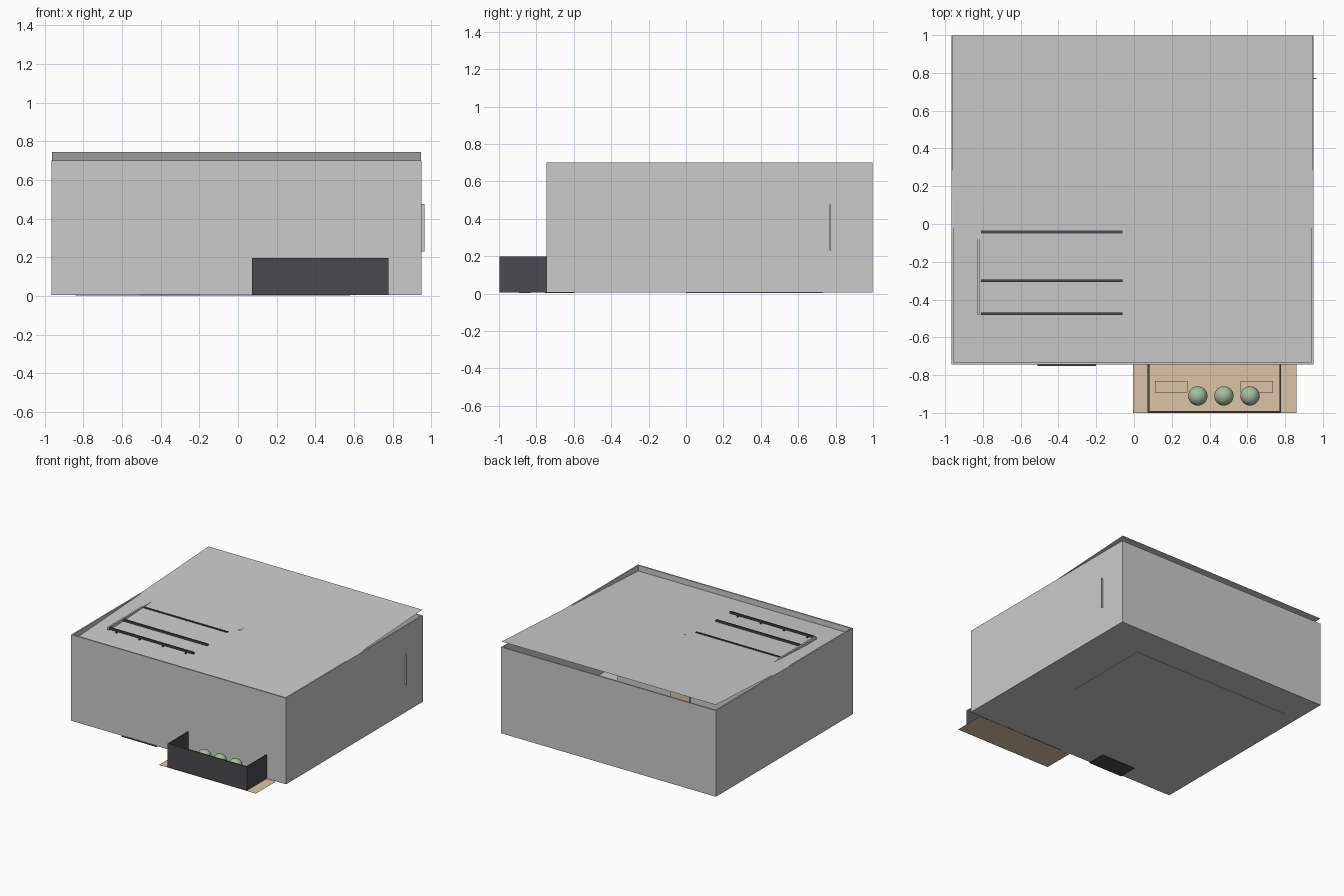
import bpy, math

if "Cube" in bpy.data.objects:
    bpy.data.objects.remove(bpy.data.objects["Cube"])


def material(name, rgb):
    m = bpy.data.materials.new(name)
    m.diffuse_color = (*rgb, 1)
    m.use_nodes = True
    m.node_tree.nodes["Principled BSDF"].inputs["Base Color"].default_value = m.diffuse_color
    return m


TAN = material("wood", (0.72, 0.55, 0.38))
DARK = material("charcoal", (0.07, 0.07, 0.08))
GREEN = material("foliage", (0.38, 0.52, 0.34))


def finish(ob, name, mat):
    ob.name = name
    if mat:
        ob.data.materials.append(mat)
    return ob


def box(name, x, y, z, mat=None):
    """Axis-aligned box from (min, max) ranges."""
    bpy.ops.mesh.primitive_cube_add(
        size=1, location=[(a + b) / 2 for a, b in (x, y, z)])
    ob = bpy.context.object
    ob.scale = [b - a for a, b in (x, y, z)]
    bpy.ops.object.transform_apply(location=False, rotation=False, scale=True)
    return finish(ob, name, mat)


def sheet(name, x, y, z, mat=None, tilt=0):
    """Flat rectangle, optionally tilted about its own x axis."""
    bpy.ops.mesh.primitive_plane_add(
        size=1, location=(sum(x) / 2, sum(y) / 2, z), rotation=(tilt, 0, 0))
    ob = bpy.context.object
    ob.scale = (x[1] - x[0], y[1] - y[0], 1)
    return finish(ob, name, mat)


# Room shell
L, R, F, B = -0.965, 0.95, -0.745, 0.998
T, FLOOR, H = 0.011, 0.006, 0.70
box("left_wall", (L, L + T), (F, B), (FLOOR, H))
box("right_wall", (R - T, R), (F, B), (FLOOR, H))
box("front_wall", (L + T, R - T), (F, F + T), (FLOOR, H))
box("back_wall", (L + T, R - T), (B - T, B), (FLOOR, H))
sheet("room_floor", (L, R), (F, B), FLOOR)
# Tilted ceiling: sinks at the front, lifts off the back wall
sheet("ceiling", (-0.962, 0.945), (-0.737, 0.998), 0.70, tilt=math.radians(3))

# Ceiling rails with spotlights
for i, y in enumerate((-0.475, -0.30, -0.042)):
    box(f"ceiling_rail_{i}", (-0.81, -0.06), (y - 0.007, y + 0.007),
        (0.682, 0.697), DARK)
for i in range(4):
    x = -0.75 + 0.207 * i
    box(f"spotlight_{i}", (x - 0.005, x + 0.005), (-0.483, -0.469),
        (0.65, 0.684), DARK)
box("rail_beam", (-0.828, -0.814), (-0.48, 0.30), (0.675, 0.697))
box("ceiling_bracket", (-0.02, 0.0), (0.03, 0.08), (0.66, 0.6975))

# Inside: rugs and a partition with a wooden door
box("large_rug", (-0.84, 0.58), (0.0, 0.73), (0.003, 0.009))
box("dark_mat", (-0.51, -0.20), (-0.753, -0.60), (0.002, 0.008), DARK)
box("partition", (-0.95, 0.45), (0.22, 0.23), (FLOOR, 0.66))
box("partition_door", (-0.20, -0.03), (0.23, 0.24), (FLOOR, 0.5), TAN)

# Door handle on the right wall
box("door_handle", (R, 0.965), (0.768, 0.774), (0.23, 0.475))

# Balcony deck and parapet
sheet("balcony_deck", (-0.005, 0.86), (-1.0, F), 0.004, TAN)
box("parapet_front", (0.072, 0.778), (-0.998, -0.989), (0.006, 0.197), DARK)
for name, x in (("left", 0.072), ("right", 0.769)):
    box(f"parapet_{name}", (x, x + 0.009), (-0.989, F), (0.006, 0.197), DARK)

# Low benches on the deck
for name, x in (("left", 0.112), ("right", 0.565)):
    box(f"bench_{name}", (x, x + 0.172), (-0.892, -0.832), (0.004, 0.02), TAN)

# Potted round shrubs
for i, x in enumerate((0.338, 0.476, 0.614)):
    bpy.ops.mesh.primitive_cylinder_add(
        vertices=24, radius=0.03, depth=0.09, location=(x, -0.91, 0.05))
    finish(bpy.context.object, f"plant_pot_{i}", TAN)
    bpy.ops.mesh.primitive_uv_sphere_add(
        segments=32, ring_count=16, radius=0.051, location=(x, -0.91, 0.135))
    finish(bpy.context.object, f"shrub_{i}", GREEN)
    bpy.ops.object.shade_smooth()
